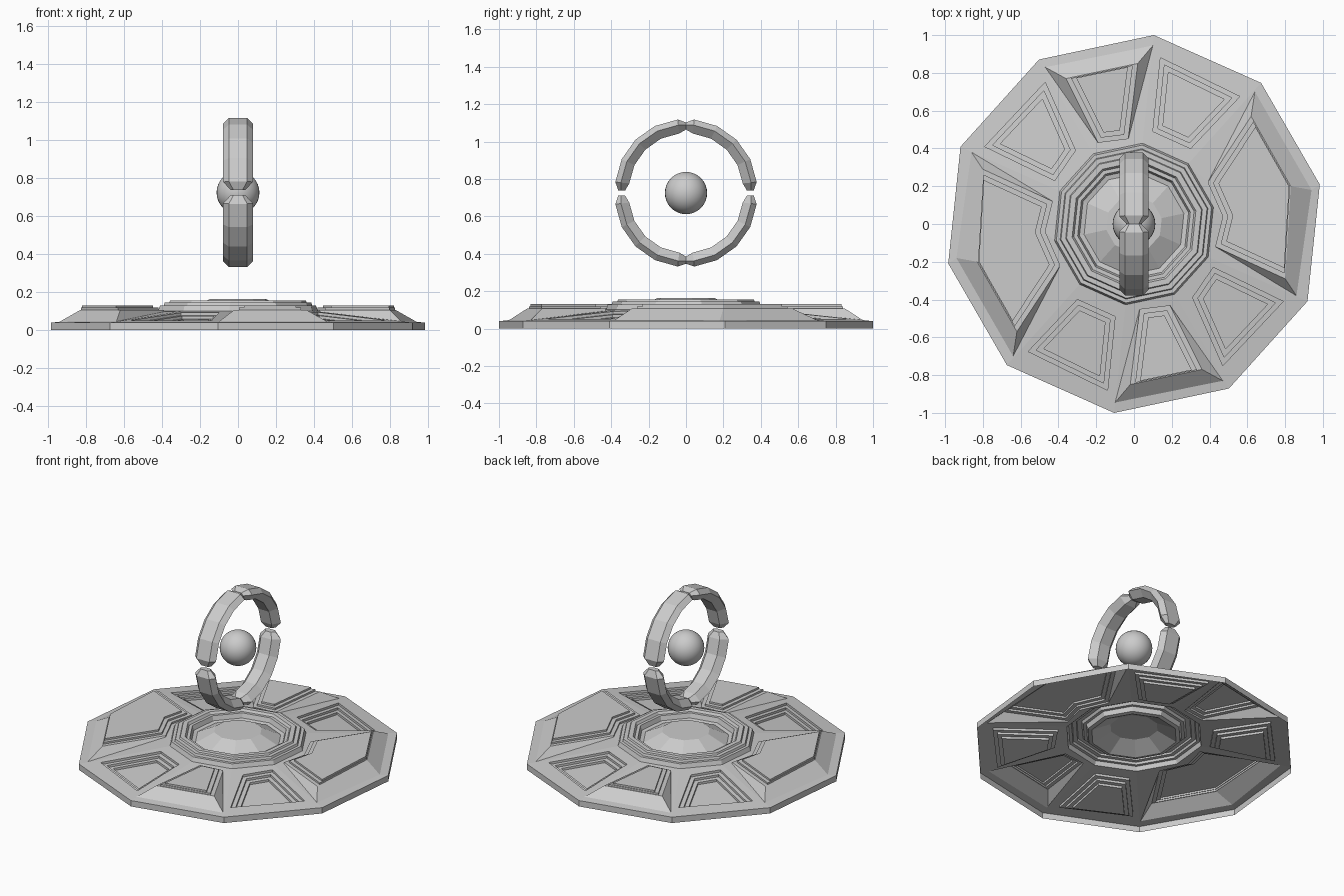
import bpy, bmesh, math
from mathutils import Vector

if "Cube" in bpy.data.objects:
    bpy.data.objects.remove(bpy.data.objects["Cube"])

R = 1.0055          # decagon corner radius
HUB = 0.43          # corner radius where the hub starts
RIM_Z = 0.04
SLOPE = 0.107


def corner(deg, r):
    a = math.radians(deg)
    return (r * math.cos(a), r * math.sin(a))


def cone_z(p):
    # height of the ten-sided sloping deck
    d = max(Vector(p).dot(Vector(corner(30 + 36 * i, 1))) for i in range(10))
    return RIM_Z + (R - d / math.cos(math.radians(18))) * SLOPE


def inset(pts, dists):
    # move each edge of a counter-clockwise polygon inwards by its own distance
    n, out = len(pts), []
    lines = []
    for i in range(n):
        a, b = Vector(pts[i]), Vector(pts[(i + 1) % n])
        d = (b - a).normalized()
        lines.append((a + Vector((-d.y, d.x)) * dists[i], d))
    for i in range(n):
        (p, d), (q, e) = lines[i - 1], lines[i]
        cr = d.x * e.y - d.y * e.x
        t = ((q - p).x * e.y - (q - p).y * e.x) / cr
        out.append(tuple(p + d * t))
    return out


def loft(bm, loops, cap=True):
    rows = [[bm.verts.new(co) for co in lp] for lp in loops]
    n = len(rows[0])
    for a, b in zip(rows, rows[1:]):
        for i in range(n):
            j = (i + 1) % n
            bm.faces.new((a[i], a[j], b[j], b[i]))
    if cap:
        bm.faces.new(rows[-1])
    return rows


def finish(bm, name):
    bmesh.ops.remove_doubles(bm, verts=bm.verts, dist=0.0005)
    bmesh.ops.recalc_face_normals(bm, faces=bm.faces)
    me = bpy.data.meshes.new(name)
    bm.to_mesh(me)
    bm.free()
    ob = bpy.data.objects.new(name, me)
    bpy.context.collection.objects.link(ob)
    return ob


def panel(bm, start, sectors, outline, top=None):
    """Stepped panel in one or two sectors: raised when top is given, else sunken."""
    angs = [start + 36 * i for i in range(sectors + 1)]
    bound = [corner(a, R) for a in angs] + [corner(a, HUB) for a in reversed(angs)]
    on_deck = lambda pts, dz=0: [(x, y, cone_z((x, y)) + dz) for x, y in pts]
    loops = [on_deck(bound), on_deck(outline)]
    if top:
        pts = top + outline[len(top):]
        dists = [0.004 if i < sectors else 0.025 for i in range(len(pts))]
        for z in (0.107, 0.119, 0.131):
            loops.append([(x, y, z) for x, y in pts])
            if z < 0.13:
                pts = inset(pts, dists)
                loops.append([(x, y, z) for x, y in pts])
    else:
        pts = outline
        for i in range(1, 4):
            loops.append(on_deck(pts, -0.015 * i))
            if i < 3:
                pts = inset(pts, [0.025] * 4)
                loops.append(on_deck(pts, -0.015 * i))
    for s in (1, -1):      # each panel repeats on the opposite side
        loft(bm, [[(s * x, s * y, z) for x, y, z in lp] for lp in loops])


# base deck with rim and panels
bm = bmesh.new()
ring = lambda r, z: [(*corner(12 + 36 * i, r), z) for i in range(10)]
loft(bm, [ring(R, 0), ring(R, RIM_Z)], cap=False)
panel(bm, -24, 2,
      [(.86, -.38), (.94, .18), (.64, .70), (.39, .22), (.47, .04), (.43, -.12)],
      [(.80, -.29), (.83, .20), (.62, .57)])
panel(bm, 84, 1, [(.10, .945), (-.47, .83), (-.19, .43), (-.03, .45)],
      [(.02, .85), (-.36, .77)])
panel(bm, 48, 1, [(.56, .675), (.14, .88), (.10, .49), (.30, .40)])
panel(bm, 120, 1, [(-.47, .75), (-.79, .41), (-.42, .23), (-.31, .39)])

# stepped hub collar and faceted dome
hub = [(HUB, cone_z(corner(12, HUB))), (.42, .13), (.40, .13), (.395, .145),
       (.37, .145), (.365, .156), (.335, .156), (.325, .14), (.305, .14),
       (.295, .11), (.27, .105), (.15, .165)]
loft(bm, [ring(r, z) for r, z in hub])
finish(bm, "base_plate")

# four floating ring segments around the orb
CZ = 0.725
section = [(0, -.048), (0, .048), (-.03, .078), (-.075, .04), (-.075, -.04), (-.03, -.078)]
names = {(1, 1): "upper_back", (-1, 1): "upper_front",
         (1, -1): "lower_back", (-1, -1): "lower_front"}
for (sy, sz), label in names.items():
    bm = bmesh.new()
    loops = []
    for deg, k in [(-1, .5), (6, 1), (25.5, 1), (45, 1), (64.5, 1), (84, 1), (91, .5)]:
        a = math.radians(deg)
        loop = []
        for dr, x in section:
            r = 0.375 + (-.035 + (dr + .035) * k)
            loop.append((x * k, sy * (r * math.cos(a) + .005),
                         CZ + sz * (r * math.sin(a) + .02)))
        loops.append(loop)
    rows = loft(bm, loops)
    bm.faces.new(rows[0])
    finish(bm, "ring_segment_" + label)

# central orb
bpy.ops.mesh.primitive_uv_sphere_add(segments=32, ring_count=16, radius=0.113,
                                     location=(0, 0, CZ))
bpy.context.object.name = "orb"
bpy.ops.object.shade_smooth()
